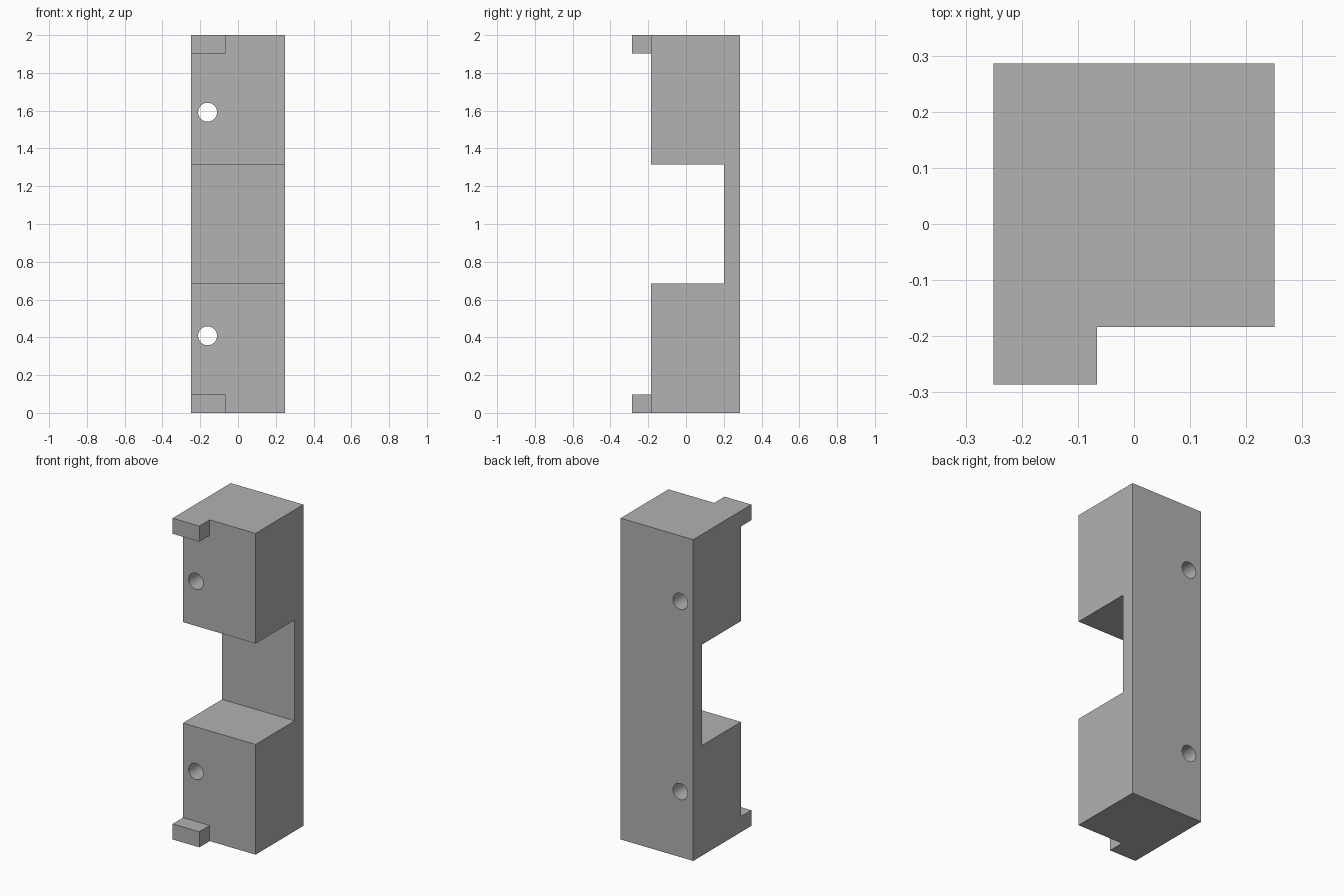
import bpy, bmesh, math
from mathutils import Matrix, Vector

cube = bpy.data.objects.get("Cube")
if cube:
    bpy.data.objects.remove(cube, do_unlink=True)

HALF_W, HEIGHT = 0.25, 2.0
BACK, FRONT, TAB_FRONT, WEB = 0.286, -0.184, -0.286, 0.201
NOTCH_LOW, NOTCH_HIGH = 0.686, 1.314
TAB_X, TAB_H = -0.066, 0.097
HOLE_X, HOLE_Z, HOLE_R = -0.161, 0.408, 0.05

grey = bpy.data.materials.new("plain grey")
grey.use_nodes = True
colour = (0.445, 0.445, 0.445, 1)
grey.diffuse_color = colour
grey.node_tree.nodes["Principled BSDF"].inputs["Base Color"].default_value = colour


def make_object(name, bm):
    bmesh.ops.recalc_face_normals(bm, faces=bm.faces)
    mesh = bpy.data.meshes.new(name)
    bm.to_mesh(mesh)
    bm.free()
    mesh.materials.append(grey)
    obj = bpy.data.objects.new(name, mesh)
    bpy.context.collection.objects.link(obj)
    return obj


def extrude_profile(name, points, x0, x1):
    """Extrude a (y, z) outline along x."""
    bm = bmesh.new()
    face = bm.faces.new([bm.verts.new((x0, y, z)) for y, z in points])
    new = bmesh.ops.extrude_face_region(bm, geom=[face])["geom"]
    verts = [g for g in new if isinstance(g, bmesh.types.BMVert)]
    bmesh.ops.translate(bm, verts=verts, vec=Vector((x1 - x0, 0, 0)))
    return make_object(name, bm)


def combine(target, tool, operation):
    """Apply an exact boolean and discard the tool object."""
    tool.hide_render = True
    mod = target.modifiers.new(tool.name, "BOOLEAN")
    mod.operation, mod.solver, mod.object = operation, "EXACT", tool
    bpy.context.view_layer.objects.active = target
    bpy.ops.object.modifier_apply(modifier=mod.name)
    bpy.data.objects.remove(tool, do_unlink=True)


# Block with a deep notch in the front
body = extrude_profile("notched_block", [
    (FRONT, 0), (BACK, 0), (BACK, HEIGHT), (FRONT, HEIGHT),
    (FRONT, NOTCH_HIGH), (WEB, NOTCH_HIGH), (WEB, NOTCH_LOW), (FRONT, NOTCH_LOW),
], -HALF_W, HALF_W)

# Front tabs at the bottom and top corners
for name, z in (("lower_tab", 0), ("upper_tab", HEIGHT - TAB_H)):
    tab = extrude_profile(name, [
        (TAB_FRONT, z), (FRONT, z), (FRONT, z + TAB_H), (TAB_FRONT, z + TAB_H),
    ], -HALF_W, TAB_X)
    combine(body, tab, "UNION")

# Round holes running front to back
for name, z in (("lower_hole", HOLE_Z), ("upper_hole", HEIGHT - HOLE_Z)):
    bm = bmesh.new()
    bmesh.ops.create_cone(
        bm, cap_ends=True, segments=48, radius1=HOLE_R, radius2=HOLE_R, depth=1,
        matrix=Matrix.Translation((HOLE_X, 0, z)) @ Matrix.Rotation(math.pi / 2, 4, "X"))
    combine(body, make_object(name, bm), "DIFFERENCE")

# Smooth hole walls, crisp block edges
body.select_set(True)
bpy.context.view_layer.objects.active = body
bpy.ops.object.shade_smooth_by_angle(angle=math.radians(30))
